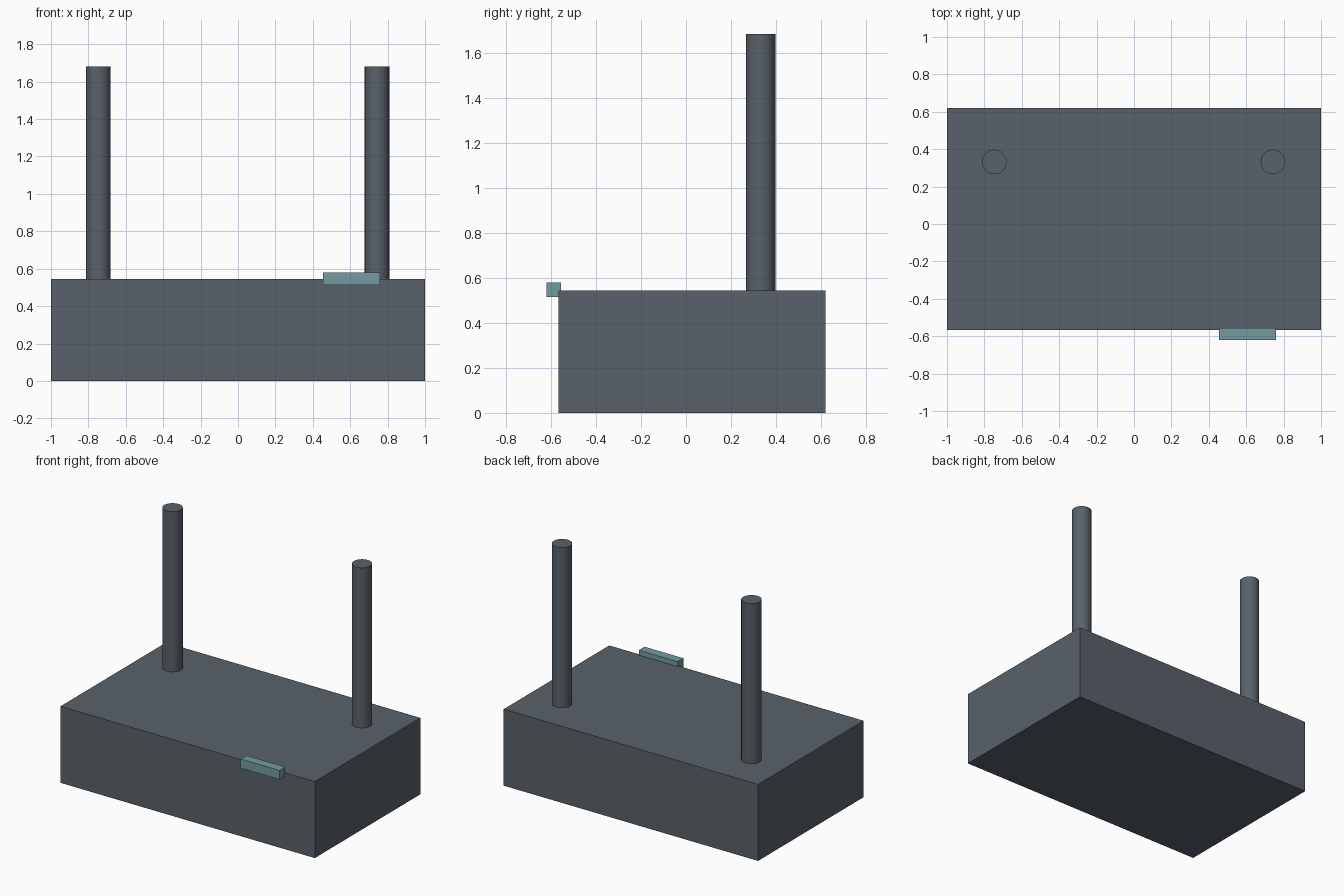
import bpy
import math

cube = bpy.data.objects.get("Cube")
if cube:
    bpy.data.objects.remove(cube, do_unlink=True)


def material(name, rgb):
    mat = bpy.data.materials.new(name)
    mat.use_nodes = True
    mat.diffuse_color = (*rgb, 1)
    mat.node_tree.nodes["Principled BSDF"].inputs["Base Color"].default_value = (*rgb, 1)
    return mat


def finish(name, mat):
    obj = bpy.context.object
    obj.name = obj.data.name = name
    obj.data.materials.append(mat)
    return obj


def box(name, low, high, mat):
    centre = [(a + b) / 2 for a, b in zip(low, high)]
    bpy.ops.mesh.primitive_cube_add(size=1, location=centre)
    obj = finish(name, mat)
    obj.scale = [b - a for a, b in zip(low, high)]
    bpy.ops.object.transform_apply(location=False, rotation=False, scale=True)
    return obj


slate = material("slate grey", (0.100, 0.120, 0.143))
teal = material("pale teal", (0.170, 0.335, 0.360))

# Main casing
TOP = 0.544
box("casing", (-1, -0.566, 0), (1, 0.619, TOP), slate)

# Small indicator bar on the front top edge
box("indicator_bar", (0.455, -0.619, 0.514), (0.76, -0.555, 0.579), teal)

# Pair of upright antennas
HEIGHT = 1.682 - TOP
for name, x in (("right_antenna", -0.747), ("left_antenna", 0.743)):
    bpy.ops.mesh.primitive_cylinder_add(
        vertices=24, radius=0.066, depth=HEIGHT, location=(x, 0.332, TOP + HEIGHT / 2))
    finish(name, slate)
    bpy.ops.object.shade_smooth_by_angle(angle=math.radians(30))
